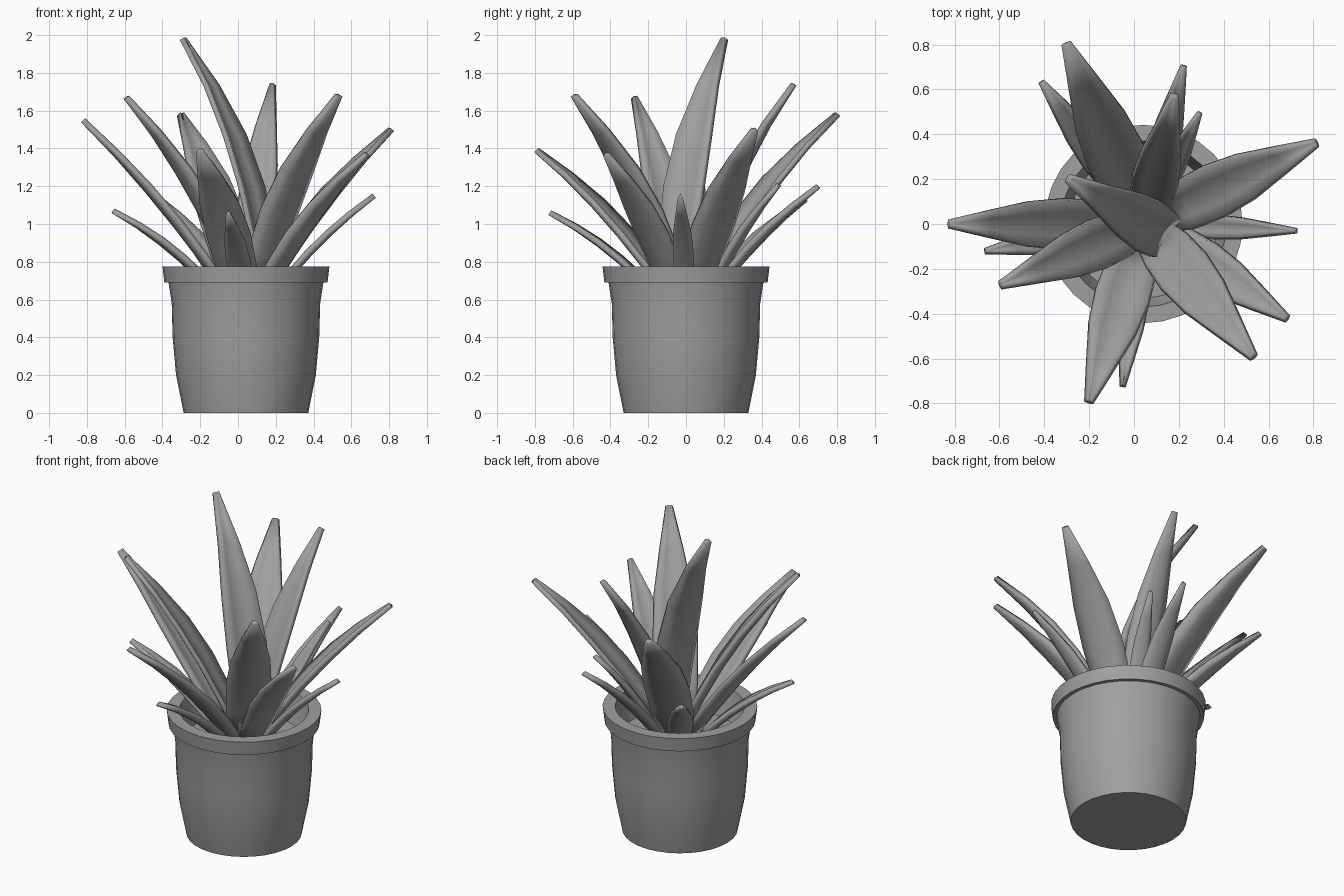
import bpy
import bmesh
import math
from mathutils import Vector

cube = bpy.data.objects.get("Cube")
if cube:
    bpy.data.objects.remove(cube, do_unlink=True)

grey = bpy.data.materials.new("plain_grey")
grey.use_nodes = True
COLOUR = (0.35, 0.35, 0.35, 1)
grey.diffuse_color = COLOUR
grey.node_tree.nodes["Principled BSDF"].inputs["Base Color"].default_value = COLOUR

UP = Vector((0, 0, 1))
POT_X = 0.042


def finish(name, bm, angle):
    bmesh.ops.recalc_face_normals(bm, faces=bm.faces)
    mesh = bpy.data.meshes.new(name)
    bm.to_mesh(mesh)
    bm.free()
    mesh.materials.append(grey)
    obj = bpy.data.objects.new(name, mesh)
    bpy.context.collection.objects.link(obj)
    bpy.ops.object.select_all(action='DESELECT')
    obj.select_set(True)
    bpy.context.view_layer.objects.active = obj
    bpy.ops.object.shade_smooth_by_angle(angle=math.radians(angle))
    return obj


def lathe(name, profile, steps=32):
    """Spin a radius/height profile that starts and ends on the axis."""
    bm = bmesh.new()
    verts = [bm.verts.new((r, 0, z)) for r, z in profile]
    edges = [bm.edges.new(pair) for pair in zip(verts, verts[1:])]
    bmesh.ops.spin(bm, geom=verts + edges, cent=(0, 0, 0), axis=UP,
                   angle=math.tau, steps=steps)
    bmesh.ops.remove_doubles(bm, verts=bm.verts, dist=0.0005)
    bmesh.ops.translate(bm, verts=bm.verts, vec=(POT_X, 0, 0))
    return finish(name, bm, 35)


# Pot with an overhanging rim and a soil surface inside
lathe("pot", [(0, 0), (0.33, 0), (0.37, 0.2), (0.388, 0.4), (0.393, 0.58),
              (0.41, 0.69), (0.432, 0.69), (0.442, 0.775), (0.37, 0.775),
              (0.355, 0.69), (0.33, 0.6), (0, 0.6)])

# Width of a leaf along its length, as a share of its widest part
TAPER = [0.7, 0.92, 1.0, 0.87, 0.52, 0.13]


def leaf(name, tip, width, root, bow):
    """Channelled leaf along a bowed curve, thickened to a plate."""
    tip = Vector(tip)
    centre = Vector((0.05, 0, 0.6))
    out = tip - centre
    out.z = 0
    out.normalize()
    base = centre + out * root
    chord = tip - base
    side = out.cross(UP)
    control = base + chord / 2 + side.cross(chord) * bow
    bm = bmesh.new()
    rows = []
    for i, share in enumerate(TAPER):
        t = i / (len(TAPER) - 1)
        point = base * (1 - t) ** 2 + control * 2 * t * (1 - t) + tip * t * t
        tangent = (control - base) * (1 - t) + (tip - control) * t
        inward = side.cross(tangent).normalized()
        half = width * share / 2
        rows.append([bm.verts.new(point + side * half * u
                                  + inward * half * 0.3 * (u * u - 0.5))
                     for u in (-1, -0.5, 0, 0.5, 1)])
    for low, high in zip(rows, rows[1:]):
        for j in range(len(low) - 1):
            bm.faces.new((low[j], low[j + 1], high[j + 1], high[j]))
    obj = finish(name, bm, 40)
    plate = obj.modifiers.new("thickness", 'SOLIDIFY')
    plate.thickness = 0.028
    plate.offset = 0


# Leaves: tip, width, distance of the root from the middle, bow
LEAVES = {
    "centre_leaf": ((-0.29, 0.2, 1.98), 0.24, -0.12, 0.15),
    "back_tall_leaf": ((0.18, 0.57, 1.74), 0.2, 0.05, 0.1),
    "back_right_leaf": ((-0.3, 0.8, 1.58), 0.26, 0.07, 0.1),
    "left_leaf": ((0.81, 0.36, 1.5), 0.24, 0.07, 0.08),
    "front_left_tall_leaf": ((0.53, -0.59, 1.68), 0.25, 0.05, 0.1),
    "front_left_low_leaf": ((0.68, -0.42, 1.37), 0.2, 0.08, 0.08),
    "front_leaf": ((-0.2, -0.79, 1.39), 0.24, 0.08, 0.09),
    "right_tall_leaf": ((-0.59, -0.27, 1.67), 0.22, 0.02, 0.1),
    "right_leaf": ((-0.82, 0, 1.55), 0.22, 0.08, 0.06),
    "small_right_leaf": ((-0.66, -0.12, 1.07), 0.13, 0.14, 0.1),
    "small_front_leaf": ((-0.05, -0.72, 1.06), 0.12, 0.14, 0.1),
    "small_left_leaf": ((0.72, -0.03, 1.15), 0.1, 0.12, 0.08),
    "small_back_right_leaf": ((-0.41, 0.63, 1.13), 0.14, 0.13, 0.08),
    "small_back_leaf": ((0.22, 0.7, 1.2), 0.13, 0.13, 0.08),
    "small_back_left_leaf": ((0.29, 0.49, 1.21), 0.1, 0.13, 0.08),
}
for leaf_name, spec in LEAVES.items():
    leaf(leaf_name, *spec)
